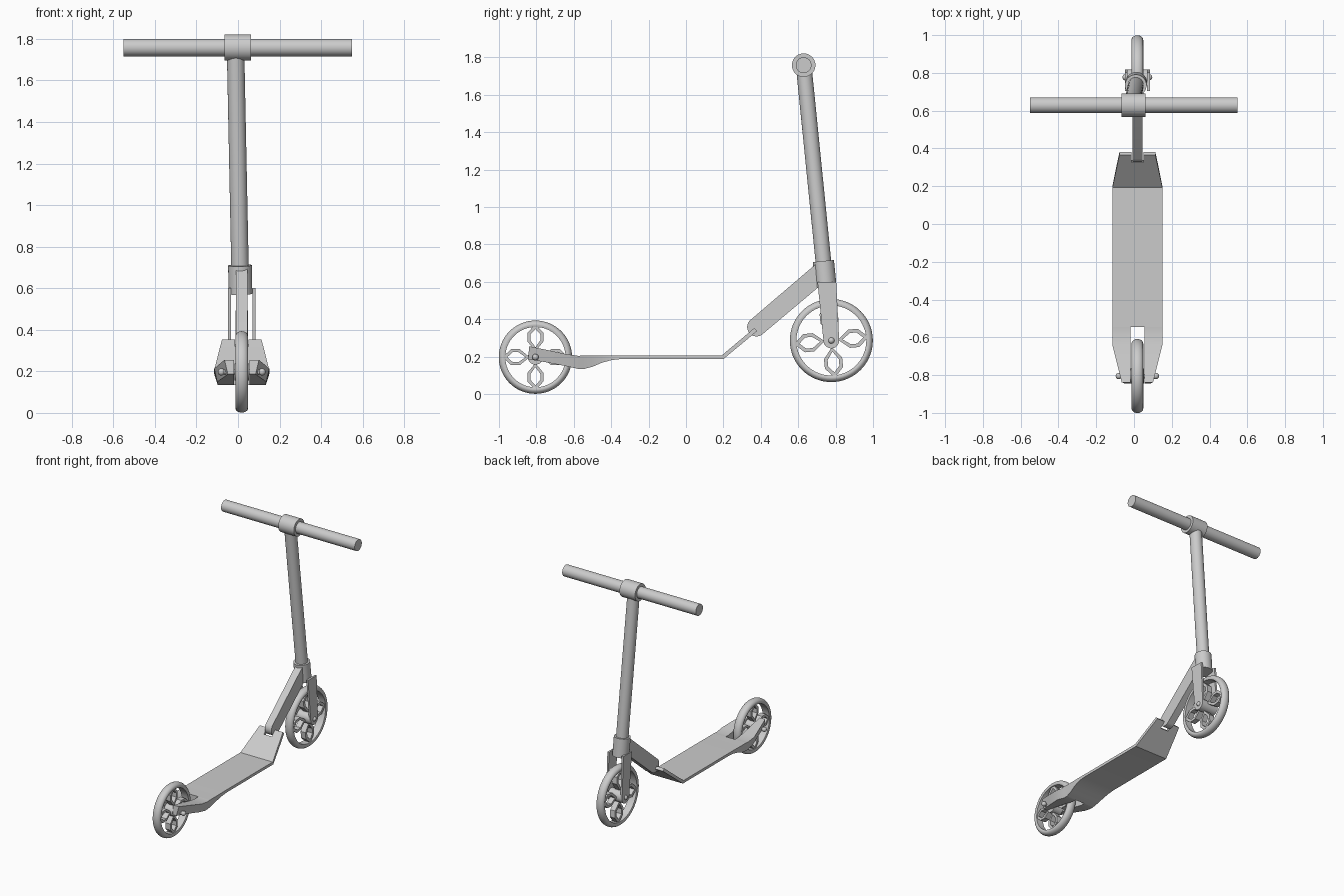
import bpy, bmesh
from math import sin, cos, pi, radians
from mathutils import Vector, Matrix

if "Cube" in bpy.data.objects:
    bpy.data.objects.remove(bpy.data.objects["Cube"])

CX = 0.018                                  # middle plane of wheels and deck
REAR = Vector((CX, -0.805, 0.197))
FRONT = Vector((CX, 0.777, 0.286))
BAR = Vector((-0.012, 0.629, 1.758))
FORK_TILT = radians(5.6)


def finish(name, bm, smooth=True):
    bmesh.ops.recalc_face_normals(bm, faces=bm.faces)
    me = bpy.data.meshes.new(name)
    bm.to_mesh(me)
    bm.free()
    ob = bpy.data.objects.new(name, me)
    bpy.context.collection.objects.link(ob)
    if smooth:
        bpy.ops.object.select_all(action='DESELECT')
        ob.select_set(True)
        bpy.context.view_layer.objects.active = ob
        bpy.ops.object.shade_smooth_by_angle(angle=radians(35))
    return ob


def rod(name, a, b, r, segs=40):
    a, b = Vector(a), Vector(b)
    m = Matrix.Translation((a + b) / 2) @ (b - a).to_track_quat('Z', 'Y').to_matrix().to_4x4()
    bm = bmesh.new()
    bmesh.ops.create_cone(bm, cap_ends=True, segments=segs, radius1=r, radius2=r,
                          depth=(b - a).length, matrix=m)
    return finish(name, bm)


def prism(name, yz, x0, x1):
    """Side profile extruded along x."""
    bm = bmesh.new()
    f = bm.faces.new([bm.verts.new((x0, y, z)) for y, z in yz])
    g = bmesh.ops.extrude_face_region(bm, geom=[f])
    bmesh.ops.translate(bm, vec=(x1 - x0, 0, 0),
                        verts=[v for v in g['geom'] if isinstance(v, bmesh.types.BMVert)])
    return finish(name, bm)


def arc(cy, cz, r, a0, a1, n=12):
    return [(cy + r * cos(radians(a0 + (a1 - a0) * i / n)),
             cz + r * sin(radians(a0 + (a1 - a0) * i / n))) for i in range(n + 1)]


def bridge_rings(bm, rings, closed):
    n = len(rings[0])
    for i in range(len(rings) if closed else len(rings) - 1):
        a, b = rings[i], rings[(i + 1) % len(rings)]
        for j in range(n):
            k = (j + 1) % n
            bm.faces.new((a[j], a[k], b[k], b[j]))


def loft(name, stations, side=0, inner=0.0):
    """Stations: top y, top z, bottom y, bottom z, half width. side 0 spans both sides."""
    bm = bmesh.new()
    rings = []
    for yt, zt, yb, zb, w in stations:
        wb = w - max(0, zt - zb - 0.022) * 0.35
        xs = (side * inner, side * w, side * wb) if side else (-w, w, wb)
        x3 = side * inner if side else -wb
        rings.append([bm.verts.new((CX + x, y, z)) for x, y, z in
                      ((xs[0], yt, zt), (xs[1], yt, zt), (xs[2], yb, zb), (x3, yb, zb))])
    bridge_rings(bm, rings, False)
    bm.faces.new(rings[0])
    bm.faces.new(rings[-1])
    return finish(name, bm)


def wheel(label, c, R, tilt, hub_r, hub_w):
    # tyre with a half-round outside and a flat inner band
    bm = bmesh.new()
    prof = [(-0.027, R - 0.035)] + [(-0.031 * cos(pi * i / 12), R - 0.024 + 0.024 * sin(pi * i / 12))
                                    for i in range(13)] + [(0.027, R - 0.035)]
    rings = []
    for s in range(64):
        a = 2 * pi * s / 64
        rings.append([bm.verts.new((c.x + x, c.y + r * cos(a), c.z + r * sin(a))) for x, r in prof])
    bridge_rings(bm, rings, True)
    finish(label + "_tyre", bm)
    # four hollow hexagonal spokes
    bm = bmesh.new()
    outer = [(.16, 0), (.43, .22), (.66, .22), (.90, 0), (.66, -.22), (.43, -.22)]
    inner = [(.27, 0), (.46, .135), (.62, .135), (.77, 0), (.62, -.135), (.46, -.135)]
    for k in range(4):
        a = tilt + k * pi / 2
        loops = []
        for x, pts in ((-.02, outer), (.02, outer), (.02, inner), (-.02, inner)):
            loops.append([bm.verts.new((c.x + x, c.y + R * (r * cos(a) - t * sin(a)),
                                        c.z + R * (r * sin(a) + t * cos(a)))) for r, t in pts])
        bridge_rings(bm, loops, True)
    finish(label + "_spokes", bm, False)
    X = Vector((1, 0, 0))
    rod(label + "_hub", c - X * hub_w, c + X * hub_w, hub_r, 32)


def axle(label, c, half):
    X = Vector((half, 0, 0))
    rod(label + "_axle", c - X, c + X, 0.012, 24)
    for s in (-1, 1):
        bm = bmesh.new()
        bmesh.ops.create_uvsphere(bm, u_segments=20, v_segments=12, radius=0.017,
                                  matrix=Matrix.Translation(c + X * s))
        finish(label + "_axle_bolt", bm)


# wheels and axles
wheel("rear_wheel", REAR, 0.196, 0.0, 0.04, 0.036)
wheel("front_wheel", FRONT, 0.222, FORK_TILT, 0.042, 0.052)
axle("rear", REAR, 0.098)
axle("front", FRONT, 0.062)

# steering column, head clamp and handlebar
direction = (BAR - FRONT).normalized()


def on_axis(z):
    return FRONT + direction * ((z - FRONT.z) / direction.z)


rod("steering_column", on_axis(0.62), on_axis(1.74), 0.042)
rod("head_clamp", on_axis(0.573), on_axis(0.71), 0.057)
rod("handlebar", (-0.55, BAR.y, BAR.z), (0.548, BAR.y, BAR.z), 0.042)
rod("handlebar_clamp", (-0.065, BAR.y, BAR.z), (0.062, BAR.y, BAR.z), 0.063)

# fork blades
blade = [(0.803, 0.60), (0.703, 0.60)] + arc(FRONT.y, FRONT.z, 0.042, 185, 365, 16)
for s in (-1, 1):
    prism("fork_blade", blade, CX + s * 0.052, CX + s * 0.066)

# folding arm between deck and head clamp
ang = 40.0
neck = arc(0.377, 0.358, 0.05, ang + 90, ang + 270, 16) + \
    [(0.715, 0.577), (0.76, 0.63), (0.735, 0.693), (0.692, 0.693)]
prism("neck_arm", neck, CX - 0.027, CX + 0.027)

# deck with bent-up front
loft("deck", [
    (-0.545, 0.206, -0.545, 0.134, 0.1325),
    (-0.50, 0.206, -0.50, 0.146, 0.1325),
    (-0.45, 0.206, -0.45, 0.167, 0.1325),
    (-0.40, 0.207, -0.40, 0.181, 0.1325),
    (-0.35, 0.207, -0.35, 0.187, 0.1325),
    (0.192, 0.207, 0.20, 0.187, 0.1325),
    (0.325, 0.319, 0.34, 0.303, 0.104)])

for s in (-1, 1):
    # deck front tabs beside the neck arm
    loft("deck_front_tab", [
        (0.325, 0.319, 0.34, 0.303, 0.104),
        (0.365, 0.353, 0.38, 0.337, 0.095)], s, 0.032)
    # deck tail arms holding the rear wheel
    loft("rear_wheel_arm", [
        (-0.545, 0.206, -0.545, 0.134, 0.1325),
        (-0.575, 0.204, -0.575, 0.134, 0.1325),
        (-0.64, 0.213, -0.64, 0.149, 0.1325),
        (-0.75, 0.237, -0.75, 0.17, 0.105),
        (-0.838, 0.255, -0.845, 0.186, 0.083)], s, 0.037)
